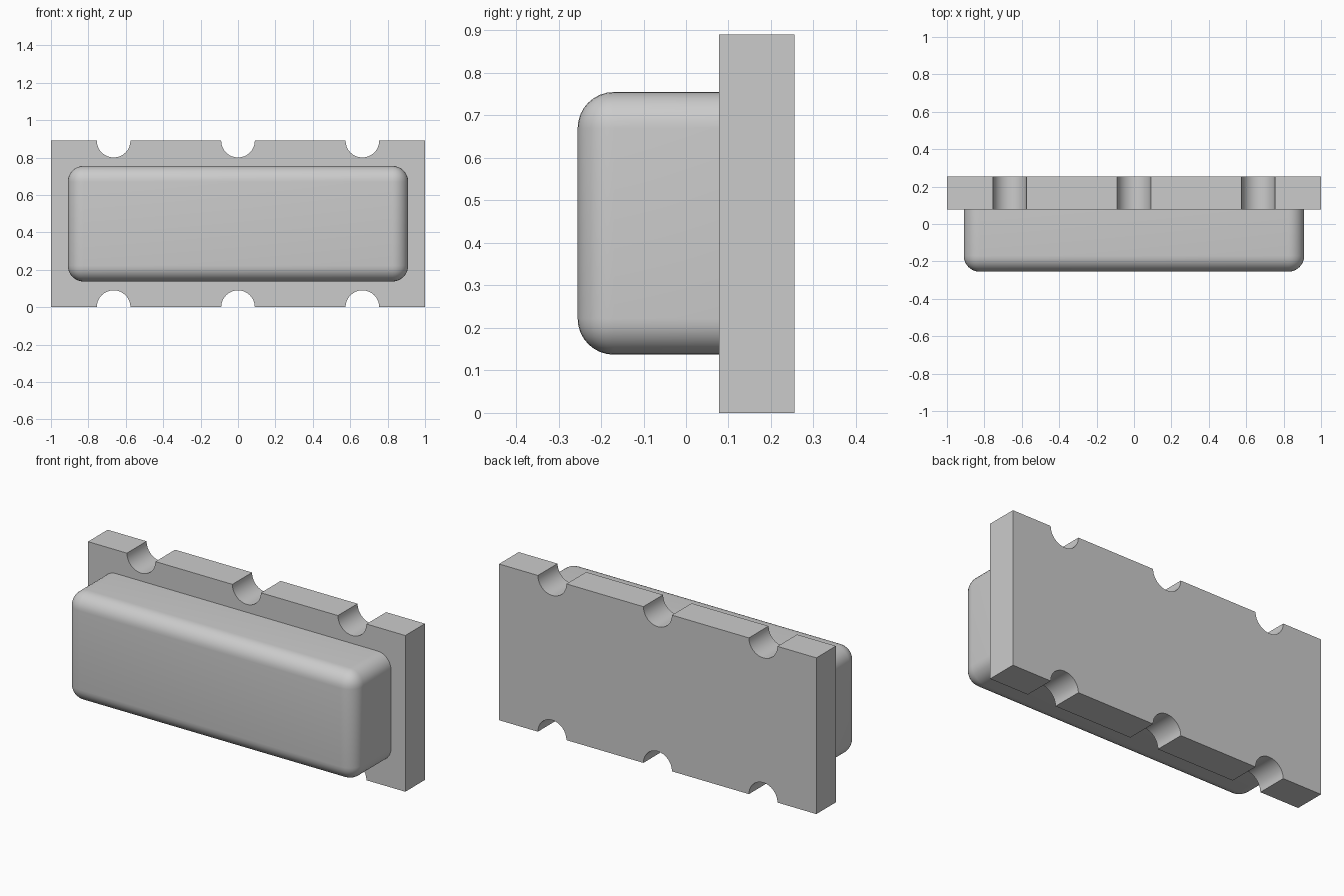
import bpy, bmesh, math

cube = bpy.data.objects.get("Cube")
if cube:
    bpy.data.objects.remove(cube, do_unlink=True)

HEIGHT = 0.89
BACK, JOIN, FRONT = 0.255, 0.078, -0.255
NOTCH_R, NOTCH_X, STEPS = 0.09, (-0.665, 0, 0.665), 16

gray = bpy.data.materials.new("plain gray")
gray.use_nodes = True
color = (0.6, 0.6, 0.6, 1)
gray.diffuse_color = color
gray.node_tree.nodes["Principled BSDF"].inputs["Base Color"].default_value = color


def finish(name, bm):
    """Turn a bmesh into a smooth-shaded object with sharp edges kept."""
    bmesh.ops.recalc_face_normals(bm, faces=bm.faces)
    mesh = bpy.data.meshes.new(name)
    bm.to_mesh(mesh)
    bm.free()
    mesh.materials.append(gray)
    obj = bpy.data.objects.new(name, mesh)
    bpy.context.collection.objects.link(obj)
    bpy.ops.object.select_all(action="DESELECT")
    obj.select_set(True)
    bpy.context.view_layer.objects.active = obj
    bpy.ops.object.shade_smooth_by_angle(angle=math.radians(35))
    return obj


# Back plate: outline with half-round notches, extruded in depth
lower = [(-1, 0)]
for x in NOTCH_X:
    for i in range(STEPS + 1):
        a = math.pi * (1 - i / STEPS)
        lower.append((x + NOTCH_R * math.cos(a), NOTCH_R * math.sin(a)))
lower.append((1, 0))
outline = lower + [(x, HEIGHT - z) for x, z in reversed(lower)]

bm = bmesh.new()
face = bm.faces.new([bm.verts.new((x, JOIN, z)) for x, z in outline])
side = bmesh.ops.extrude_face_region(bm, geom=[face], use_keep_orig=True)
bmesh.ops.translate(bm, vec=(0, BACK - JOIN, 0),
                    verts=[v for v in side["geom"] if isinstance(v, bmesh.types.BMVert)])
finish("back_plate", bm)

# Front block: box rounded on every edge except where it meets the plate
bm = bmesh.new()
bmesh.ops.create_cube(bm, size=1)
bmesh.ops.scale(bm, vec=(1.82, JOIN - FRONT, 0.618), verts=bm.verts)
bmesh.ops.translate(bm, vec=(0, (JOIN + FRONT) / 2, 0.446), verts=bm.verts)
rounded = [e for e in bm.edges if any(v.co.y < 0 for v in e.verts)]
bmesh.ops.bevel(bm, geom=rounded, offset=0.085, segments=8, profile=0.5,
                affect="EDGES", clamp_overlap=True)
finish("front_block", bm)
